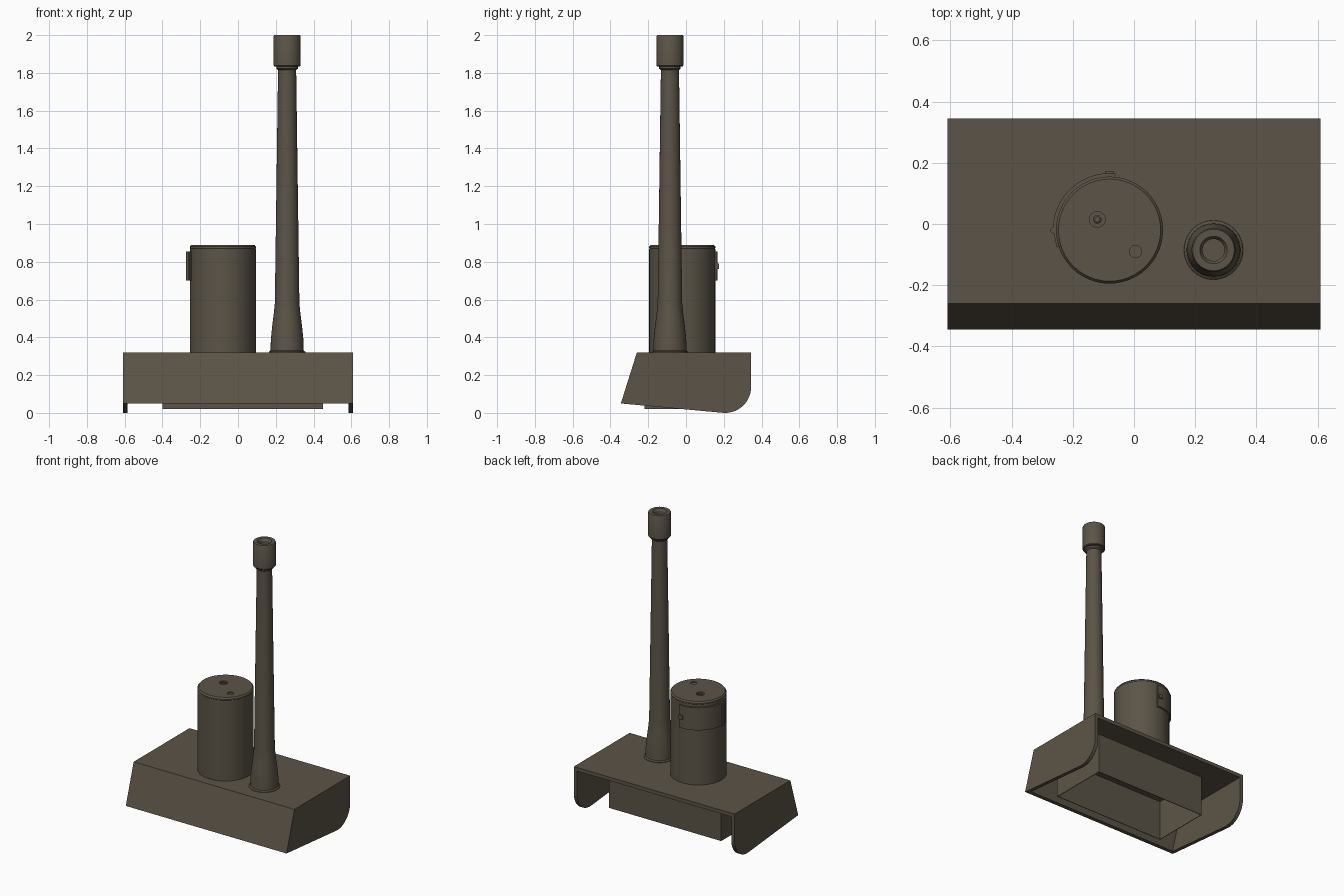
import bpy, bmesh, math
from mathutils import Vector

cube = bpy.data.objects.get("Cube")
if cube:
    bpy.data.objects.remove(cube, do_unlink=True)

paint = bpy.data.materials.new("olive_brown_paint")
paint.use_nodes = True
COLOR = (0.105, 0.088, 0.063, 1)
paint.diffuse_color = COLOR
bsdf = next(n for n in paint.node_tree.nodes if n.type == "BSDF_PRINCIPLED")
bsdf.inputs["Base Color"].default_value = COLOR
bsdf.inputs["Roughness"].default_value = 0.8


def finish(name, bm, merge=True):
    if merge:
        bmesh.ops.remove_doubles(bm, verts=bm.verts, dist=1e-5)
    bmesh.ops.recalc_face_normals(bm, faces=bm.faces)
    mesh = bpy.data.meshes.new(name)
    bm.to_mesh(mesh)
    bm.free()
    mesh.materials.append(paint)
    obj = bpy.data.objects.new(name, mesh)
    bpy.context.collection.objects.link(obj)
    return obj


def smooth(obj, angle=30):
    bpy.ops.object.select_all(action="DESELECT")
    obj.select_set(True)
    bpy.context.view_layer.objects.active = obj
    bpy.ops.object.shade_smooth_by_angle(angle=math.radians(angle))


def extrude(name, outline, x0, x1):
    """Extrude a (y, z) outline from x0 to x1."""
    bm = bmesh.new()
    face = bm.faces.new([bm.verts.new((x0, y, z)) for y, z in outline])
    ext = bmesh.ops.extrude_face_region(bm, geom=[face])
    verts = [g for g in ext["geom"] if isinstance(g, bmesh.types.BMVert)]
    bmesh.ops.translate(bm, verts=verts, vec=(x1 - x0, 0, 0))
    return finish(name, bm)


def lathe(name, profile, centre, steps=40):
    """Spin a (radius, z) profile around a vertical axis."""
    bm = bmesh.new()
    verts = [bm.verts.new((r, 0, z)) for r, z in profile]
    edges = [bm.edges.new(pair) for pair in zip(verts, verts[1:])]
    bmesh.ops.spin(bm, geom=verts + edges, cent=(0, 0, 0), axis=(0, 0, 1),
                   angle=math.tau, steps=steps)
    bmesh.ops.translate(bm, verts=bm.verts, vec=(*centre, 0))
    return finish(name, bm)


def curved_plate(name, centre, r0, r1, a0, a1, z0, z1, steps=14):
    """Block wrapped around a vertical cylinder."""
    bm = bmesh.new()
    a = math.radians(a0)
    verts = [bm.verts.new((r * math.cos(a), r * math.sin(a), z))
             for r, z in ((r0, z0), (r1, z0), (r1, z1), (r0, z1))]
    first = bm.faces.new(verts)
    bmesh.ops.spin(bm, geom=[first], cent=(0, 0, 0), axis=(0, 0, 1),
                   angle=math.radians(a1 - a0), steps=steps)
    bmesh.ops.translate(bm, verts=bm.verts, vec=(*centre, 0))
    obj = finish(name, bm)
    smooth(obj)
    return obj


# Mantlet shell: sloped front plate with roof, open at the back and below
HALF, WALL, ROOF = 0.61, 0.025, 0.32
extrude("roof_and_front_plate",
        [(-0.345, 0.05), (-0.26, ROOF), (0.345, ROOF), (0.345, ROOF - WALL),
         (-0.24, ROOF - WALL), (-0.318, 0.05)], WALL - HALF, HALF - WALL)

# Side cheeks with a rounded lower rear corner
cheek = [(0.345, ROOF), (-0.26, ROOF), (-0.345, 0.05)]
for i in range(13):
    a = math.radians(-95 + 95 * i / 12)
    cheek.append((0.207 + 0.138 * math.cos(a), 0.138 + 0.138 * math.sin(a)))
extrude("left_cheek", cheek, HALF - WALL, HALF)
extrude("right_cheek", cheek, -HALF, WALL - HALF)

# Hollow inner box, open at the bottom
X0, X1, Y0, Y1, T = -0.4, 0.45, -0.22, 0.19, 0.004
Z0, Z1 = 0.02, ROOF - WALL
wall = lambda y0, y1: [(y0, Z0), (y1, Z0), (y1, Z1), (y0, Z1)]
extrude("inner_box_front", wall(Y0, Y0 + T), X0, X1)
extrude("inner_box_back", wall(Y1 - T, Y1), X0, X1)
extrude("inner_box_right", wall(Y0 + T, Y1 - T), X0, X0 + T)
extrude("inner_box_left", wall(Y0 + T, Y1 - T), X1 - T, X1)

# Barrel with flared foot, muzzle collar and recessed bore
barrel = lathe("barrel", [
    (0.097, 0.318), (0.096, 0.324), (0.088, 0.33), (0.086, 0.39), (0.079, 0.46),
    (0.070, 0.53), (0.065, 0.58), (0.048, 1.815), (0.057, 1.822), (0.057, 1.834),
    (0.068, 1.835), (0.072, 1.84), (0.072, 1.992), (0.068, 2.0), (0.045, 2.0),
    (0.036, 1.985), (0.036, 1.88), (0, 1.88)], (0.26, -0.085))
smooth(barrel)

# Periscope drum with a chamfered lid
DRUM = Vector((-0.08, -0.02))
drum = lathe("drum", [
    (0, 0.31), (0.175, 0.31), (0.175, 0.868), (0.173, 0.871), (0.175, 0.874),
    (0.175, 0.88), (0.167, 0.89), (0, 0.89)], DRUM, 48)

# Recessed holes in the lid
for x, y, r, depth in ((-0.12, 0.015, 0.026, 0.035), (0.005, -0.09, 0.02, 0.006)):
    cutter = lathe("hole_cutter", [(0, 0.89 - depth), (r, 0.89 - depth), (r, 0.93), (0, 0.93)],
                   (x, y), 20)
    cutter.hide_render = True
    mod = drum.modifiers.new("hole", "BOOLEAN")
    mod.object, mod.operation, mod.solver = cutter, "DIFFERENCE", "EXACT"
    bpy.context.view_layer.objects.active = drum
    bpy.ops.object.modifier_apply(modifier=mod.name)
    bpy.data.objects.remove(cutter, do_unlink=True)
smooth(drum)
smooth(lathe("lid_pin", [(0.014, 0.85), (0.014, 0.884), (0.009, 0.888), (0, 0.888)],
             (-0.12, 0.015), 16))

# Side hatch wrapped on the drum, with hinge and latch
curved_plate("hatch", DRUM, 0.17, 0.186, 84, 178, 0.70, 0.855)
curved_plate("hinge_strap", DRUM, 0.17, 0.181, 178, 198, 0.70, 0.855, 4)
a = math.radians(180)
hinge = DRUM + Vector((math.cos(a), math.sin(a))) * 0.183
smooth(lathe("hinge_pin", [(0, 0.70), (0.011, 0.70), (0.011, 0.855), (0, 0.855)], hinge, 12))
curved_plate("latch", DRUM, 0.18, 0.194, 86, 94, 0.762, 0.79, 2)
